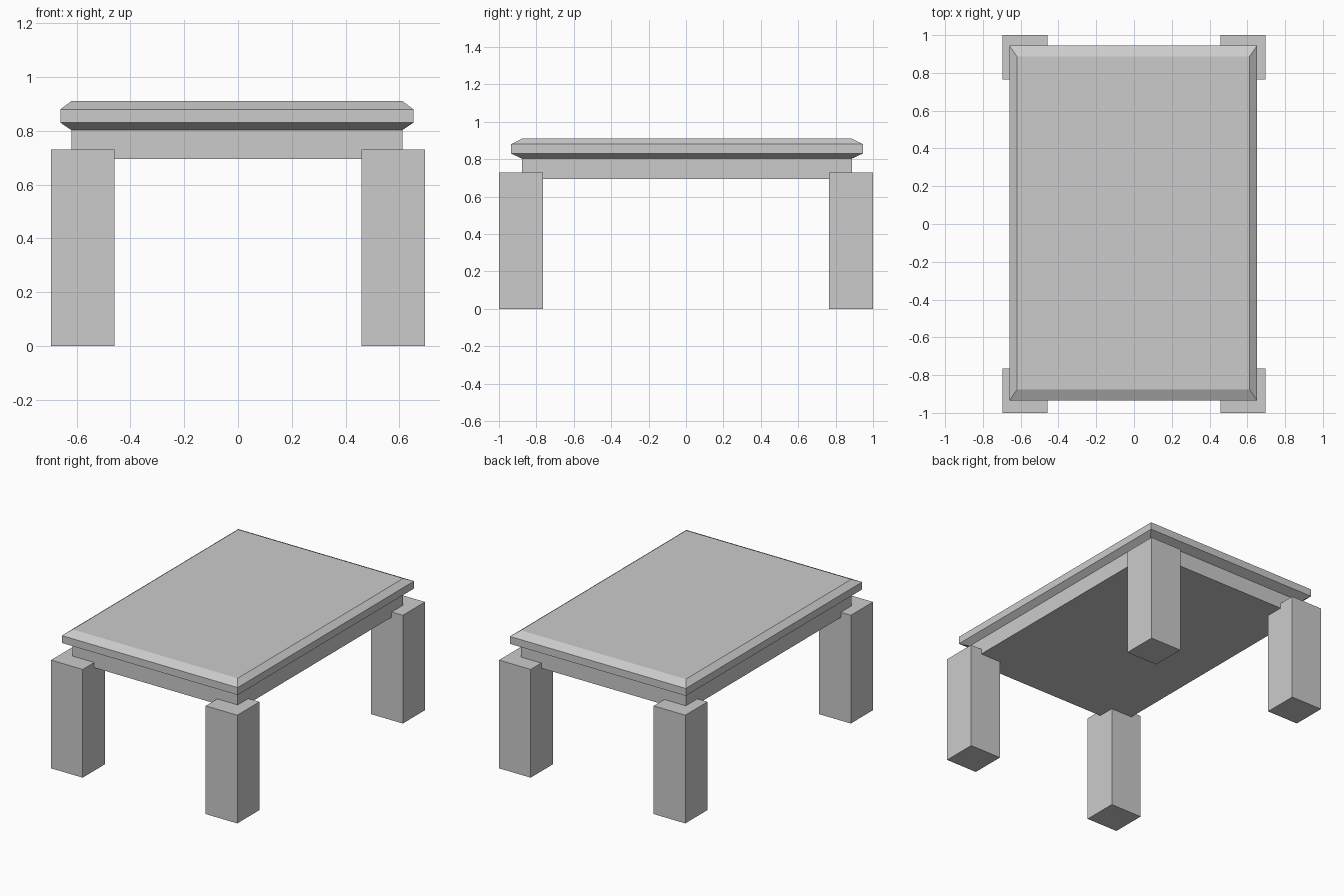
import bpy, bmesh

if "Cube" in bpy.data.objects:
    bpy.data.objects.remove(bpy.data.objects["Cube"])


def loft_rectangles(name, centre, rings):
    """Closed flat-faced solid from stacked rectangles (half_x, half_y, z)."""
    cx, cy = centre
    bm = bmesh.new()
    loops = [[bm.verts.new((cx + sx * hx, cy + sy * hy, z))
              for sx, sy in ((-1, -1), (1, -1), (1, 1), (-1, 1))]
             for hx, hy, z in rings]
    bm.faces.new(loops[0][::-1])
    bm.faces.new(loops[-1])
    for low, high in zip(loops, loops[1:]):
        for i in range(4):
            j = (i + 1) % 4
            bm.faces.new((low[i], low[j], high[j], high[i]))
    bmesh.ops.recalc_face_normals(bm, faces=bm.faces)
    mesh = bpy.data.meshes.new(name)
    bm.to_mesh(mesh)
    bm.free()
    obj = bpy.data.objects.new(name, mesh)
    bpy.context.collection.objects.link(obj)
    return obj


# Tabletop: straight apron below, slab with chamfered upper and lower edges
loft_rectangles("tabletop_with_apron", (-0.004, 0.005), [
    (0.616, 0.882, 0.695),
    (0.616, 0.882, 0.803),
    (0.656, 0.940, 0.83),
    (0.656, 0.940, 0.88),
    (0.616, 0.882, 0.91),
])

# Four square legs standing outside the apron corners
LEG = 0.118
for side, sx in (("left", -1), ("right", 1)):
    for end, sy in (("front", -1), ("back", 1)):
        loft_rectangles(f"{end}_{side}_leg",
                        (sx * (0.695 - LEG), sy * (1 - LEG)),
                        [(LEG, LEG, 0), (LEG, LEG, 0.73)])
